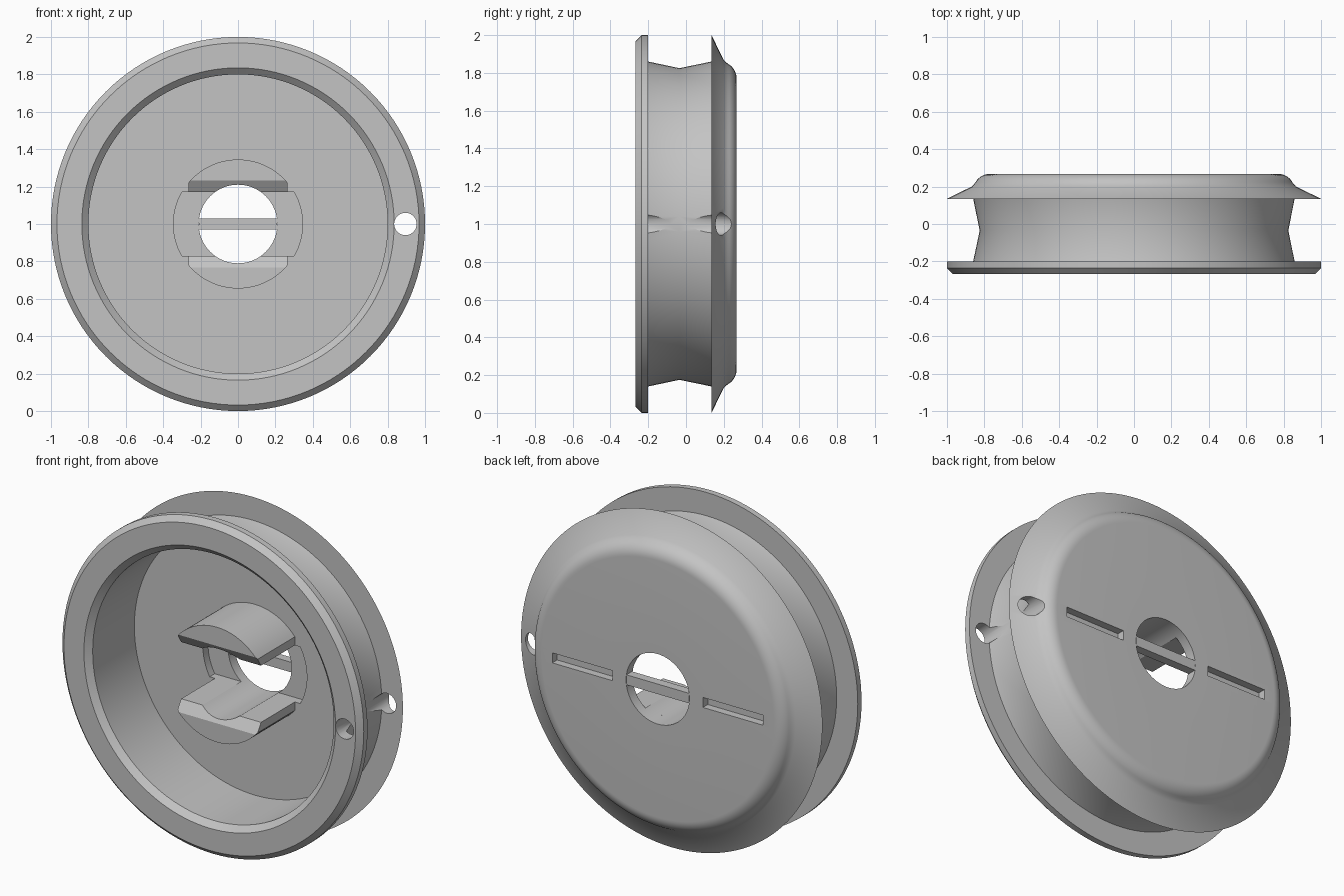
import bpy, bmesh, math
from mathutils import Vector, Matrix

if "Cube" in bpy.data.objects:
    bpy.data.objects.remove(bpy.data.objects["Cube"], do_unlink=True)

SEG = 128
HOLE_R, HUB_R, CLIP_Z = 0.21, 0.345, 0.17
FLOOR_Y, BACK_Y = 0.16, 0.268

grey = bpy.data.materials.new("plain grey")
grey.use_nodes = True
grey.diffuse_color = (0.55, 0.55, 0.55, 1)
grey.node_tree.nodes["Principled BSDF"].inputs["Base Color"].default_value = grey.diffuse_color


def make(name, bm):
    """Turn a bmesh centred on the wheel axis into an object standing on the ground."""
    bmesh.ops.recalc_face_normals(bm, faces=bm.faces)
    mesh = bpy.data.meshes.new(name)
    bm.to_mesh(mesh)
    bm.free()
    mesh.materials.append(grey)
    ob = bpy.data.objects.new(name, mesh)
    ob.location.z = 1
    bpy.context.collection.objects.link(ob)
    return ob


def prism(outline, y0, y1):
    """Extrude an (x, z) outline along y."""
    bm = bmesh.new()
    face = bm.faces.new([bm.verts.new((x, y0, z)) for x, z in outline])
    out = bmesh.ops.extrude_face_region(bm, geom=[face])
    moved = [v for v in out["geom"] if isinstance(v, bmesh.types.BMVert)]
    bmesh.ops.translate(bm, vec=(0, y1 - y0, 0), verts=moved)
    return bm


def arc(r, a0, a1, n, cx=0.0, cz=0.0):
    return [(cx + r * math.cos(a0 + (a1 - a0) * i / n),
             cz + r * math.sin(a0 + (a1 - a0) * i / n)) for i in range(n + 1)]


def rect(x0, x1, z0, z1):
    return [(x0, z0), (x1, z0), (x1, z1), (x0, z1)]


def activate(ob):
    bpy.ops.object.select_all(action="DESELECT")
    ob.select_set(True)
    bpy.context.view_layer.objects.active = ob


def cut(target, bm):
    cutter = make("cutter", bm)
    cutter.hide_render = True
    mod = target.modifiers.new("cut", "BOOLEAN")
    mod.operation, mod.solver, mod.object = "DIFFERENCE", "EXACT", cutter
    activate(target)
    bpy.ops.object.modifier_apply(modifier=mod.name)
    bpy.data.objects.remove(cutter, do_unlink=True)


def smooth(ob):
    activate(ob)
    bpy.ops.object.shade_smooth_by_angle(angle=math.radians(30))


# Wheel body: closed (radius, y) section turned about the y axis
section = [(HOLE_R, FLOOR_Y), (0.80, FLOOR_Y), (0.80, -0.235), (0.835, -BACK_Y),
           (0.968, -BACK_Y), (1.0, -0.236), (1.0, -0.20), (0.86, -0.20),
           (0.825, -0.035), (0.86, 0.135), (1.0, 0.135), (0.868, 0.20)]
section += arc(0.09, math.radians(28), math.radians(90), 8, 0.77, BACK_Y - 0.09)
section += [(HOLE_R, BACK_Y)]
bm = bmesh.new()
verts = [bm.verts.new((r, y, 0)) for r, y in section]
edges = [bm.edges.new((v, verts[i - 1])) for i, v in enumerate(verts)]
bmesh.ops.spin(bm, geom=verts + edges, cent=(0, 0, 0), axis=(0, 1, 0),
               angle=math.tau, steps=SEG)
bmesh.ops.remove_doubles(bm, verts=bm.verts, dist=0.0001)
body = make("wheel_body", bm)

# Rim hole, shallow hub recess and the two blind slots in the back
cut(body, prism(arc(0.06, 0, math.tau, 32, 0.895)[:-1], -0.4, 0.4))
a = math.asin(CLIP_Z / HUB_R)
recess = arc(HUB_R, -a, a, 16) + arc(HUB_R, math.pi - a, math.pi + a, 16)
cut(body, prism(recess, 0.1, 0.208))
for side in (-1, 1):
    cut(body, prism(rect(side * 0.5 - 0.2, side * 0.5 + 0.2, -0.03, 0.03), 0.222, 0.35))
smooth(body)

# Bar across the centre hole
smooth(make("centre_bar", prism(rect(-0.208, 0.208, -0.03, 0.03), 0.215, BACK_Y)))

# Pair of hub clips with a sloped lead-in at the front
HALF = 0.265
outer = math.acos(HALF / HUB_R)
inner = math.asin(CLIP_Z / HOLE_R)
outline = ([(HALF, CLIP_Z)] + arc(HUB_R, outer, math.pi - outer, 28) + [(-HALF, CLIP_Z)]
           + arc(HOLE_R, math.pi - inner, inner, 20))
for name, sign in (("upper_clip", 1), ("lower_clip", -1)):
    bm = prism(outline, -0.20, FLOOR_Y + 0.01)
    bmesh.ops.bisect_plane(bm, geom=bm.verts[:] + bm.edges[:] + bm.faces[:],
                           plane_co=(0, -0.16, CLIP_Z),
                           plane_no=Vector((0, -0.065, -0.042)).normalized(),
                           clear_outer=True)
    bmesh.ops.holes_fill(bm, edges=bm.edges[:], sides=0)
    bmesh.ops.transform(bm, matrix=Matrix.Diagonal((1, 1, sign, 1)), verts=bm.verts)
    smooth(make(name, bm))
